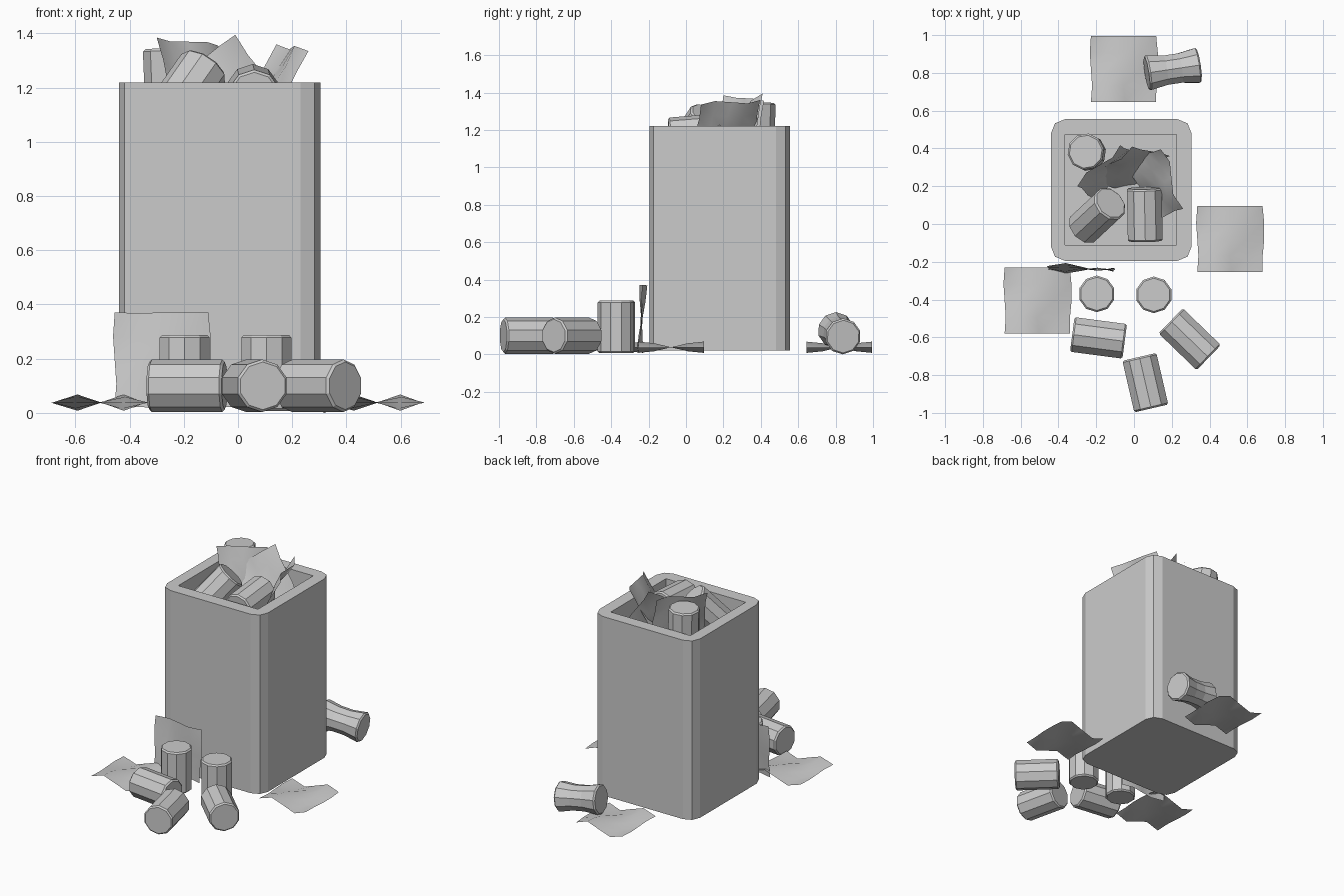
import bpy, bmesh
from math import sin, cos, pi, radians
from mathutils import Vector

if "Cube" in bpy.data.objects:
    bpy.data.objects.remove(bpy.data.objects["Cube"])


def make_object(name, bm, smooth=False):
    bmesh.ops.recalc_face_normals(bm, faces=bm.faces)
    mesh = bpy.data.meshes.new(name)
    bm.to_mesh(mesh)
    bm.free()
    for p in mesh.polygons:
        p.use_smooth = smooth
    ob = bpy.data.objects.new(name, mesh)
    bpy.context.collection.objects.link(ob)
    return ob


# Bin: square box with rounded corners and a square recess
def build_bin():
    bm = bmesh.new()
    x0, x1, y0, y1, z0, z1, floor = -.44, .305, -.195, .555, .022, 1.22, 1.0
    r = .075
    outer, inner = [], []
    for i, (cx, cy) in enumerate([(x1 - r, y1 - r), (x0 + r, y1 - r),
                                  (x0 + r, y0 + r), (x1 - r, y0 + r)]):
        for k in range(3):
            a = radians(90 * i + 45 * k)
            outer.append((cx + r * cos(a), cy + r * sin(a)))
    inner = [(.225, .475), (-.365, .475), (-.365, -.11), (.225, -.11)]
    low = [bm.verts.new((x, y, z0)) for x, y in outer]
    top = [bm.verts.new((x, y, z1)) for x, y in outer]
    rim = [bm.verts.new((x, y, z1)) for x, y in inner]
    pit = [bm.verts.new((x, y, floor)) for x, y in inner]
    bm.faces.new(low)
    bm.faces.new(pit)
    for i in range(12):
        j = (i + 1) % 12
        bm.faces.new((low[i], low[j], top[j], top[i]))
    for i in range(4):
        j, b = (i + 1) % 4, 3 * i
        bm.faces.new((rim[i], rim[j], pit[j], pit[i]))
        bm.faces.new((top[b], top[b + 1], rim[i]))
        bm.faces.new((top[b + 1], top[b + 2], rim[i]))
        bm.faces.new((top[b + 2], top[(b + 3) % 12], rim[j], rim[i]))
    make_object("bin", bm)


# Can: ten-sided, bevelled ends, optionally squeezed in the middle
def can(name, centre, axis, waist=1.0, sides=10):
    bm = bmesh.new()
    prof = [(.088, -.14), (.097, -.131), (.097, .131), (.088, .14)]
    if waist < 1:
        prof[2:2] = [(.097 * waist, -.04), (.097 * waist, .04)]
    rings = []
    for r, z in prof:
        rings.append([bm.verts.new((r * cos(2 * pi * (k + .5) / sides),
                                    r * sin(2 * pi * (k + .5) / sides), z))
                      for k in range(sides)])
    for a, b in zip(rings, rings[1:]):
        for k in range(sides):
            n = (k + 1) % sides
            bm.faces.new((a[k], a[n], b[n], b[k]))
    bm.faces.new(rings[0])
    bm.faces.new(rings[-1])
    ob = make_object(name, bm)
    ob.location = centre
    ob.rotation_mode = 'QUATERNION'
    ob.rotation_quaternion = Vector(axis).to_track_quat('Z', 'Y')


# Paper: wavy sheet spanned from one corner by two edges
def paper(name, corner, a, b, amp=.03, n=4):
    bm = bmesh.new()
    o, a, b = Vector(corner), Vector(a), Vector(b)
    nrm = a.cross(b).normalized()
    grid = []
    for j in range(n + 1):
        for i in range(n + 1):
            u, v = i / n, j / n
            h = amp * sin(2 * pi * u) * cos(pi * v)
            edge = .006 * sin(2 * pi * v + 4 * u)
            grid.append(bm.verts.new(o + a * u + b * v + nrm * h
                                     + a.normalized() * edge))
    w = n + 1
    for j in range(n):
        for i in range(n):
            k = j * w + i
            bm.faces.new((grid[k], grid[k + 1], grid[k + w + 1], grid[k + w]))
    make_object(name, bm, True)


build_bin()

# Cans standing and lying on the ground
can("standing_can_left", (-.197, -.37, .147), (0, 0, 1))
can("standing_can_right", (.105, -.375, .147), (0, 0, 1))
for nm, x, y, ang in [("lying_can_left", -.188, -.603, -7.5),
                      ("lying_can_front", .06, -.84, -77),
                      ("lying_can_right", .295, -.61, -44)]:
    can(nm, (x, y, .1), (cos(radians(ang)), sin(radians(ang)), 0))
can("crushed_can", (.205, .82, .113), (-1, -.15, .13), waist=.85)

# Cans in the bin
can("upright_can_in_bin", (-.25, .38, 1.205), (-.04, .02, 1))
can("flat_can_in_bin", (.057, .05, 1.18), (-.02, 1, .08))
can("tilted_can_in_bin", (-.195, .045, 1.175), (.14, .13, .2))

# Papers on the ground and against the bin
for nm, x, y in [("ground_paper_left", -.685, -.58),
                 ("ground_paper_right", .335, -.255),
                 ("ground_paper_back", -.228, .645)]:
    paper(nm, (x, y, .038), (.35, 0, 0), (0, .35, 0))
paper("leaning_paper", (-.455, -.242, .02), (.35, -.01, 0), (0, .02, .35), .018)

# Papers in the bin
paper("bin_paper_left", (-.3, .2, 1.385), (.23, .22, -.03), (.08, -.06, -.33), .02)
paper("bin_paper_middle", (-.01, .41, 1.395), (-.24, -.18, -.18), (.2, -.05, -.28), .02)
paper("bin_paper_right", (.26, .08, 1.335), (-.12, .32, .025), (-.16, -.06, -.3), .025)
